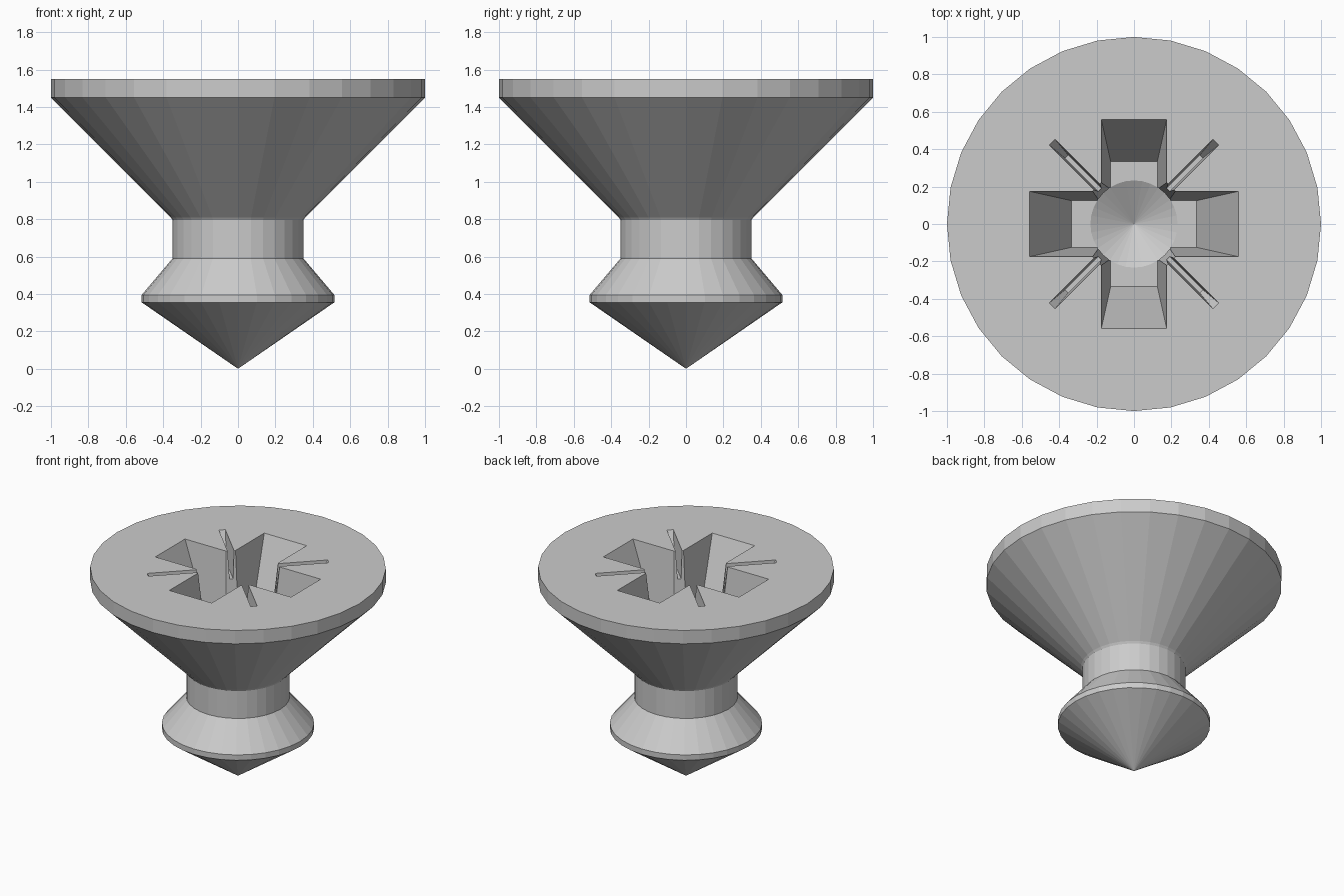
import bpy, bmesh, math
from mathutils import Matrix

if "Cube" in bpy.data.objects:
    bpy.data.objects.remove(bpy.data.objects["Cube"])

TOP = 1.55
FLOOR = 1.0


def make_object(name, bm):
    bmesh.ops.recalc_face_normals(bm, faces=bm.faces)
    mesh = bpy.data.meshes.new(name)
    bm.to_mesh(mesh)
    bm.free()
    ob = bpy.data.objects.new(name, mesh)
    bpy.context.collection.objects.link(ob)
    return ob


def lathe(name, profile, sides=32):
    """Revolve (radius, z) points; radius 0 makes a single pole."""
    bm = bmesh.new()
    rings = []
    for r, z in profile:
        if r == 0:
            rings.append([bm.verts.new((0, 0, z))] * sides)
        else:
            rings.append([bm.verts.new((r * math.cos(2 * math.pi * i / sides),
                                        r * math.sin(2 * math.pi * i / sides), z))
                          for i in range(sides)])
    for a, b in zip(rings, rings[1:]):
        for i in range(sides):
            j = (i + 1) % sides
            bm.faces.new(list(dict.fromkeys((a[i], a[j], b[j], b[i]))))
    # flat cap closes the upper end
    bm.faces.new(rings[-1])
    return make_object(name, bm)


def tapered_block(name, top, bottom, floor, angle):
    """Cutter with half sizes given at the head surface and at its floor."""
    lift = 0.1
    k = lift / (TOP - floor)
    high = [t + (t - b) * k for t, b in zip(top, bottom)]
    bm = bmesh.new()
    rings = []
    for (hx, hy), z in ((bottom, floor), (high, TOP + lift)):
        rings.append([bm.verts.new((sx * hx, sy * hy, z))
                      for sx, sy in ((-1, -1), (1, -1), (1, 1), (-1, 1))])
    a, b = rings
    bm.faces.new(a)
    bm.faces.new(b)
    for i in range(4):
        j = (i + 1) % 4
        bm.faces.new((a[i], a[j], b[j], b[i]))
    bm.transform(Matrix.Rotation(math.radians(angle), 4, 'Z'))
    return make_object(name, bm)


# Turned body: pointed tip, collar, neck and countersunk head
body = lathe("fastener_body", [
    (0, 0), (0.515, 0.355), (0.515, 0.395), (0.35, 0.59),
    (0.35, 0.795), (0.36, 0.81), (1.0, 1.45), (1.0, TOP)])

# Cross recess, thin diagonal slots, chamfered core and drill point
cutters = []
for a in (0, 90):
    cutters.append(tapered_block("cross_cutter", (0.56, 0.175), (0.335, 0.125), FLOOR, a))
for a in (45, 135):
    cutters.append(tapered_block("slot_cutter", (0.62, 0.022), (0.51, 0.012), 1.35, a))
cutters.append(tapered_block("core_cutter", (0.28, 0.28), (0.22, 0.22), FLOOR, 45))
cutters.append(lathe("drill_point_cutter", [(0, 0.87), (0.233, FLOOR), (0.233, FLOOR + 0.15)]))

for c in cutters:
    mod = body.modifiers.new(c.name, 'BOOLEAN')
    mod.operation = 'DIFFERENCE'
    mod.solver = 'EXACT'
    mod.object = c
    c.hide_render = True
    c.hide_viewport = True
